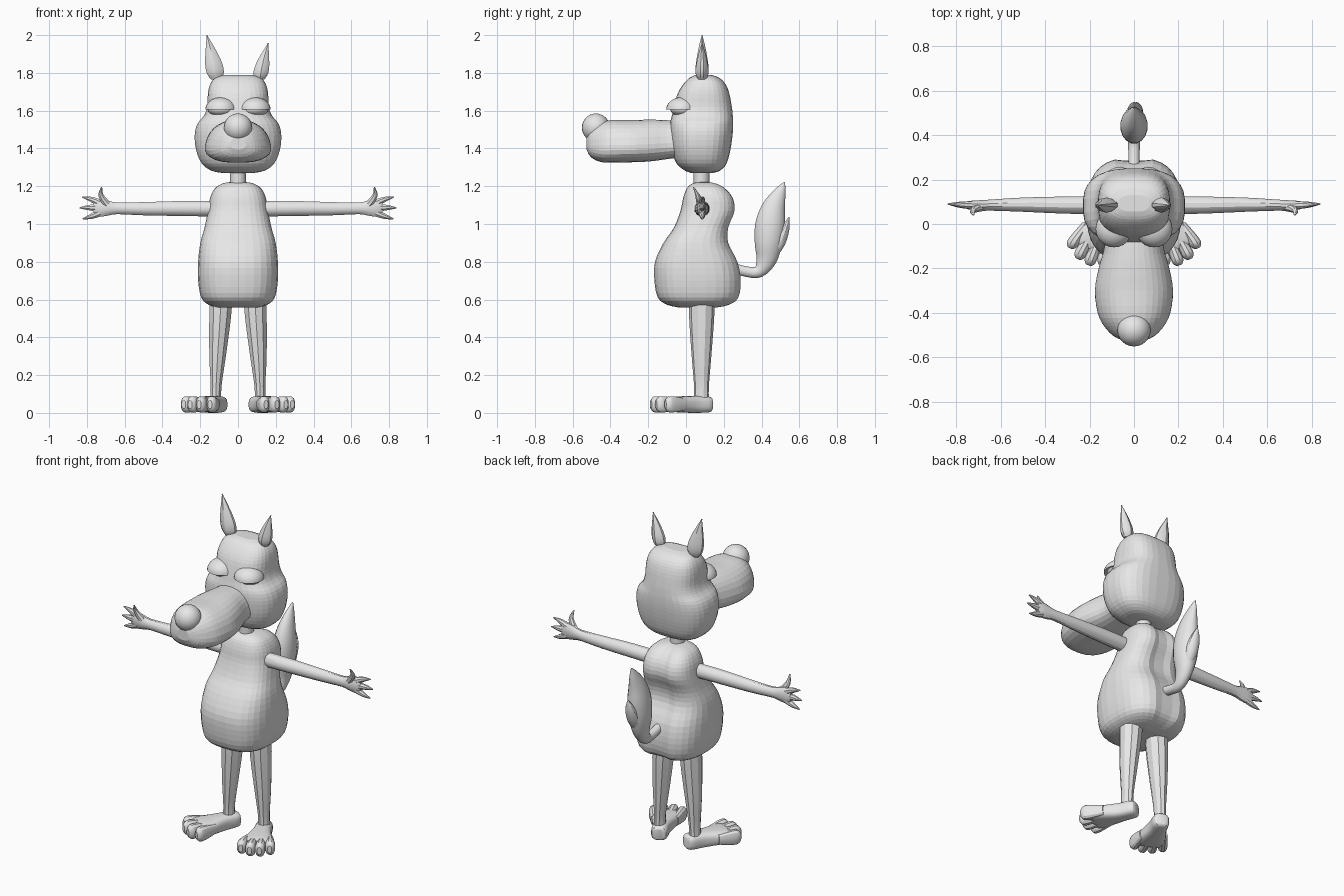
import bpy, bmesh, math
from mathutils import Vector

cube = bpy.data.objects.get("Cube")
if cube:
    bpy.data.objects.remove(cube)

grey = bpy.data.materials.new("plain_grey")
grey.use_nodes = True
COLOUR = (0.8, 0.8, 0.8, 1)
grey.diffuse_color = COLOUR
grey.node_tree.nodes["Principled BSDF"].inputs["Base Color"].default_value = COLOUR
X, Y, Z = Vector((1, 0, 0)), Vector((0, 1, 0)), Vector((0, 0, 1))


def finish(bm, name, smooth=None):
    bmesh.ops.recalc_face_normals(bm, faces=bm.faces)
    mesh = bpy.data.meshes.new(name)
    bm.to_mesh(mesh)
    bm.free()
    mesh.materials.append(grey)
    ob = bpy.data.objects.new(name, mesh)
    bpy.context.collection.objects.link(ob)
    if smooth:
        bpy.ops.object.select_all(action='DESELECT')
        ob.select_set(True)
        bpy.context.view_layer.objects.active = ob
        bpy.ops.object.shade_smooth_by_angle(angle=math.radians(smooth))
    return ob


def spline(rows, steps):
    """Catmull-Rom interpolation of section rows."""
    out = []
    for i in range(len(rows) - 1):
        p0, p1 = rows[max(i - 1, 0)], rows[i]
        p2, p3 = rows[i + 1], rows[min(i + 2, len(rows) - 1)]
        for j in range(steps):
            t = j / steps
            out.append([0.5 * (2 * b + (c - a) * t + (2 * a - 5 * b + 4 * c - d) * t * t
                               + (3 * b - a - 3 * c + d) * t ** 3)
                        for a, b, c, d in zip(p0, p1, p2, p3)])
    return out + [list(rows[-1])]


def loft(name, rows, u, v=None, sides=16, power=2.0, steps=3, taper=0, side=1, smooth=30, shape=None):
    """Skin rings (x, y, z, half size on u, half size on v) along a path."""
    rows = spline(rows, steps)
    bm, rings = bmesh.new(), []
    for i, row in enumerate(rows):
        centre = Vector(row[:3])
        ahead = Vector(rows[min(i + 1, len(rows) - 1)][:3]) - Vector(rows[max(i - 1, 0)][:3])
        w = v or ahead.cross(u).normalized()
        a, b = max(row[3], 0.003), max(row[4], 0.003)
        ring = []
        for k in range(sides):
            ang = math.tau * (k + 0.5) / sides
            c, s = math.cos(ang), math.sin(ang)
            c = math.copysign(abs(c) ** (2 / power), c)
            s = math.copysign(abs(s) ** (2 / power), s)
            p = centre + u * (a * c * (1 - taper * s)) + w * (b * s)
            p.x *= side
            if shape:
                p = shape(p)
            ring.append(bm.verts.new(p))
        rings.append(ring)
    for r, q in zip(rings, rings[1:]):
        for k in range(sides):
            n = (k + 1) % sides
            bm.faces.new((r[k], r[n], q[n], q[k]))
    bm.faces.new(rings[0])
    bm.faces.new(rings[-1])
    return finish(bm, name, smooth)


def upright(rows):
    """Turn (z, half width, front y, back y) into loft rows."""
    return [(0, (f + b) / 2, z, w, (b - f) / 2) for z, w, f, b in rows]


def ball(name, centre, radii, upper_half=False):
    bm = bmesh.new()
    bmesh.ops.create_uvsphere(bm, u_segments=24, v_segments=16, radius=1)
    if upper_half:
        bmesh.ops.bisect_plane(bm, geom=bm.verts[:] + bm.edges[:] + bm.faces[:],
                               plane_co=(0, 0, 0), plane_no=(0, 0, -1), clear_outer=True)
        bmesh.ops.holes_fill(bm, edges=[e for e in bm.edges if e.is_boundary], sides=0)
    bmesh.ops.scale(bm, vec=radii, verts=bm.verts)
    bmesh.ops.translate(bm, vec=centre, verts=bm.verts)
    return finish(bm, name, 30)


# Torso with a shallow groove down the back
def spine(p):
    if p.y > 0.1:
        p.y -= 0.025 * math.exp(-(p.x / 0.045) ** 2)
    return p


loft("torso", upright([
    (.557, .10, -.03, .17), (.572, .155, -.10, .235), (.61, .195, -.15, .285),
    (.70, .212, -.168, .298), (.80, .212, -.165, .28), (.90, .20, -.12, .23),
    (.98, .178, -.065, .23), (1.07, .16, -.03, .265), (1.14, .148, -.015, .255),
    (1.19, .122, .005, .215), (1.215, .08, .035, .17), (1.222, .04, .07, .13)]),
    X, Y, sides=32, power=2.7, smooth=None, shape=spine)
loft("neck", [(0, .082, 1.18, .042, .042), (0, .082, 1.32, .042, .042)], X, Y)

# Head: cheeks below, cranium above
loft("head", upright([
    (1.27, .08, .03, .14), (1.282, .14, -.005, .18), (1.32, .192, -.05, .215),
    (1.39, .222, -.075, .235), (1.47, .23, -.085, .247), (1.53, .216, -.085, .25),
    (1.575, .18, -.075, .248), (1.62, .164, -.065, .243), (1.69, .16, -.045, .23),
    (1.74, .148, -.015, .21), (1.775, .12, .02, .175), (1.79, .07, .055, .13)]),
    X, Y, sides=32, power=2.7, smooth=None)
loft("snout", [(0, y, (lo + hi) / 2, w, (hi - lo) / 2) for y, w, lo, hi in (
    (.02, .12, 1.36, 1.54), (-.10, .128, 1.343, 1.55), (-.20, .154, 1.33, 1.553),
    (-.30, .17, 1.326, 1.55), (-.40, .158, 1.324, 1.55), (-.46, .13, 1.33, 1.535),
    (-.505, .088, 1.355, 1.505), (-.527, .04, 1.395, 1.46))],
    X, Z, sides=28, power=2.5, taper=.2, smooth=None)
ball("nose", (0, -.477, 1.51), (.075, .074, .075))

# Ears: flattened leaf shapes, the right one taller
for name, sx, tip, lean, wide in (("right_ear", -1, 2.0, .165, .05), ("left_ear", 1, 1.957, .16, .042)):
    h = tip - 1.765
    loft(name, [(sx * (.117 + (lean - .117) * t ** 1.4), .085, 1.765 + h * t, wide * a, .034 * b)
                for t, a, b in ((0, .55, .6), (.12, .92, .95), (.3, 1, 1),
                                (.55, .75, .75), (.8, .36, .4), (1, .03, .03))],
         X, Y, sides=10, power=1.7)

for label, s in (("left", 1), ("right", -1)):
    # Eyes under heavy lids
    ball(label + "_eye", (s * .088, -.015, 1.608), (.073, .068, .04))
    ball(label + "_eyelid", (s * .09, -.022, 1.605), (.083, .083, .066), True)

    # Arm and palm in one sweep
    loft(label + "_arm", [
        (.10, .085, 1.08, .042, .042), (.30, .085, 1.082, .04, .041), (.50, .087, 1.081, .033, .036),
        (.64, .085, 1.083, .026, .032), (.69, .083, 1.085, .025, .042),
        (.735, .084, 1.086, .021, .049), (.765, .086, 1.086, .014, .036)],
        Y, Z, sides=12, side=s)
    # Thumb and three fingers, each as base and tip
    digits = {"thumb": ((.69, .075, 1.10), (.725, .062, 1.15), (.722, .04, 1.195)),
              "upper_finger": ((.73, .084, 1.11), (.775, .086, 1.13), (.825, .088, 1.143)),
              "middle_finger": ((.735, .084, 1.085), (.79, .087, 1.087), (.838, .09, 1.085)),
              "lower_finger": ((.73, .084, 1.06), (.775, .086, 1.041), (.822, .088, 1.027))}
    for part, pts in digits.items():
        loft(f"{label}_{part}", [(*p, r, r * 1.1) for p, r in zip(pts, (.019, .014, .003))],
             Y, sides=8, side=s)

    # Leg
    loft(label + "_leg", [
        (.088, .085, .64, .064, .068), (.095, .083, .50, .06, .066), (.108, .082, .30, .046, .052),
        (.116, .082, .14, .03, .039), (.118, .082, .06, .032, .04)],
        X, Y, sides=10, side=s, smooth=25)

    # Foot turned outwards, with four toes
    ahead, across = Vector((.42, -.907, 0)), Vector((.907, .42, 0))
    ankle = Vector((.112, .085, 0))

    def on_foot(along, aside, z=.045):
        return tuple(ankle + ahead * along + across * aside + Z * z)

    loft(label + "_foot", [(*on_foot(d, 0), a, b) for d, a, b in (
        (-.052, .025, .03), (-.035, .045, .042), (.04, .05, .045),
        (.12, .07, .043), (.19, .092, .038), (.215, .085, .03))],
        across, Z, sides=20, power=3, side=s)
    for i, (t, end) in enumerate(((-.078, .262), (-.027, .285), (.025, .28), (.075, .25))):
        loft(f"{label}_toe_{i + 1}", [(*on_foot(d, t * k), r, q) for d, k, r, q in (
            (end - .13, .75, .02, .03), (end - .06, .95, .026, .042),
            (end - .02, 1.02, .027, .042), (end, 1.04, .012, .022))],
            across, Z, sides=12, power=2.4, side=s)

# Bushy tail with a small side tuft
loft("tail", [
    (0, .22, .775, .026, .028), (0, .32, .748, .026, .028), (0, .385, .748, .03, .033),
    (0, .425, .81, .042, .055), (0, .437, .90, .06, .075), (0, .446, 1.0, .06, .08),
    (0, .465, 1.09, .045, .062), (0, .498, 1.17, .022, .032), (0, .522, 1.222, .003, .003)],
    X, sides=16, steps=4)
loft("tail_tuft", [
    (.005, .45, .82, .02, .02), (.005, .49, .90, .036, .036),
    (.005, .525, .975, .03, .024), (.005, .546, 1.036, .003, .003)], X, sides=12)
